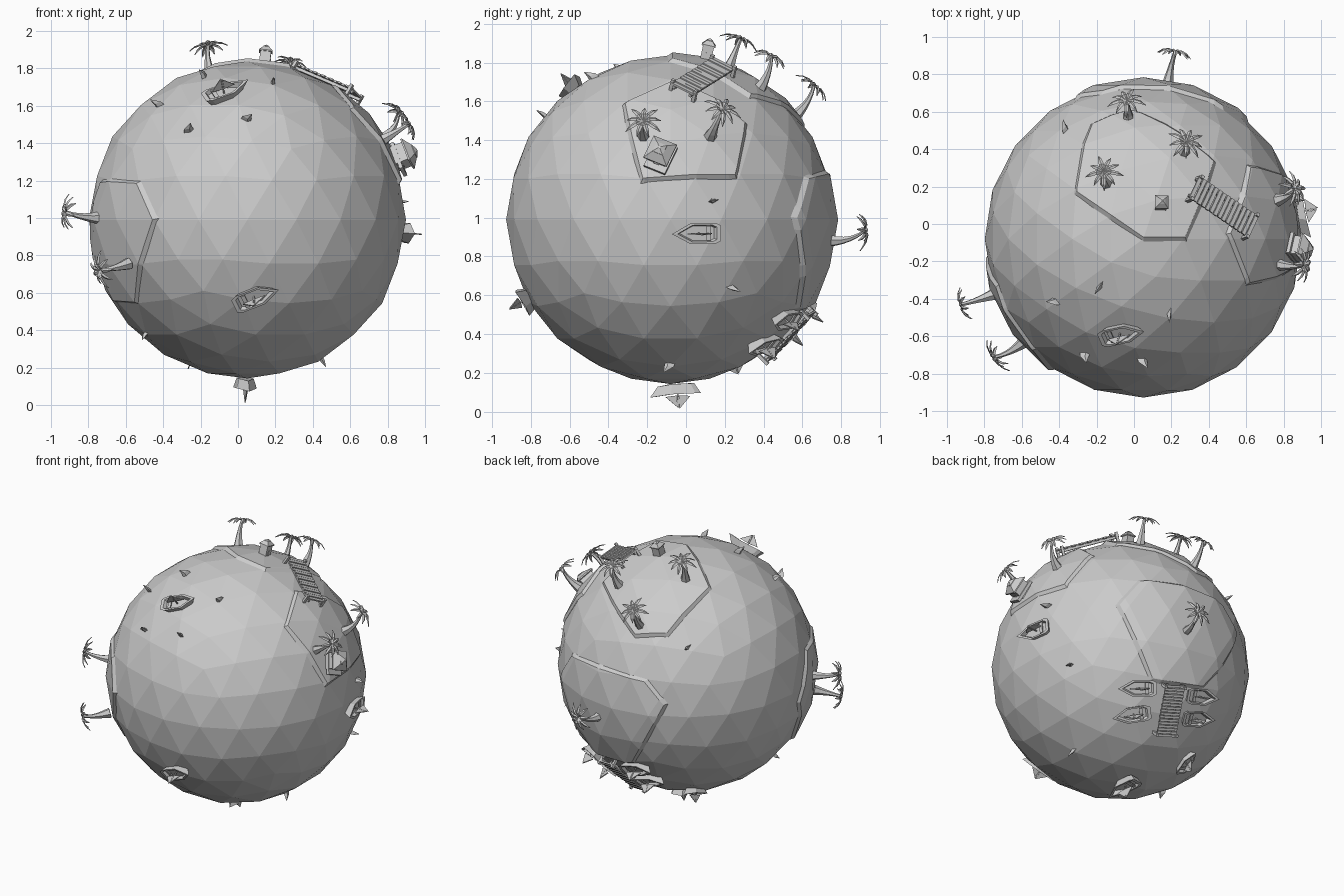
import bpy, bmesh
from math import sin, cos, pi
from mathutils import Vector as V, Matrix

if "Cube" in bpy.data.objects:
    bpy.data.objects.remove(bpy.data.objects["Cube"])

C = V((0.05, -0.08, 0.99))   # planet centre
R = 0.848


def finish(name, bm, mat=None):
    bmesh.ops.recalc_face_normals(bm, faces=bm.faces)
    me = bpy.data.meshes.new(name)
    bm.to_mesh(me)
    bm.free()
    ob = bpy.data.objects.new(name, me)
    ob.matrix_world = mat or Matrix()
    bpy.context.collection.objects.link(ob)
    return ob


def axes(x, z, origin):
    z = V(z).normalized()
    x = V(x)
    x = (x - z * x.dot(z)).normalized()
    m = Matrix((x, z.cross(x), z)).transposed().to_4x4()
    m.translation = origin
    return m


def on_planet(d, heading, r=R):
    d = V(d).normalized()
    return axes(heading, d, C + d * r)


def loft(bm, loops):
    rings = [[bm.verts.new(p) for p in l] for l in loops]
    n = len(rings[0])
    for a, b in zip(rings, rings[1:]):
        for i in range(n):
            bm.faces.new((a[i], a[(i + 1) % n], b[(i + 1) % n], b[i]))
    bm.faces.new(rings[0])
    bm.faces.new(rings[-1])


def box(bm, c, s):
    bmesh.ops.create_cube(bm, size=1, matrix=Matrix.Translation(c) @ Matrix.Diagonal((*s, 1)))


def rect(w, d, z):
    return [(x * w / 2, y * d / 2, z) for x, y in ((-1, -1), (1, -1), (1, 1), (-1, 1))]


# Planet
bm = bmesh.new()
bmesh.ops.create_icosphere(bm, subdivisions=3, radius=R)
finish("planet", bm, Matrix.Translation(C))


# Islands: raised patches of the planet cut along polygon edges, with sloping banks
def island(name, corners):
    pts = [V(p) for p in corners]
    mid = sum(pts, V()).normalized()
    bm = bmesh.new()
    bmesh.ops.create_icosphere(bm, subdivisions=3, radius=R * 1.02)
    for a, b in zip(pts, pts[1:] + pts[:1]):
        n = a.cross(b).normalized()
        if n.dot(mid) > 0:
            n = -n
        bmesh.ops.bisect_plane(bm, geom=bm.verts[:] + bm.edges[:] + bm.faces[:],
                               plane_co=(0, 0, 0), plane_no=n, clear_outer=True)
    rim = [e for e in bm.edges if e.is_boundary]
    new = bmesh.ops.extrude_edge_only(bm, edges=rim)["geom"]
    for v in new:
        if isinstance(v, bmesh.types.BMVert):
            out = v.co - mid * v.co.dot(mid)
            v.co = v.co * 0.955 + out.normalized() * 0.035
    finish(name, bm, Matrix.Translation(C))


island("top_island", [(-.35, .25, .73), (0, .01, .85), (.22, .01, .82), (.37, .41, .64),
                      (-.07, .69, .49), (-.27, .61, .52)])
island("right_island", [(.46, .03, .71), (.57, .38, .5), (.75, .33, .23), (.81, -.14, .21),
                        (.56, -.23, .59)])
island("left_island", [(-.79, -.26, .2), (-.58, -.58, .19), (-.5, -.69, 0), (-.59, -.42, -.43),
                       (-.7, -.2, -.42), (-.83, -.1, -.1)])
island("back_island", [(.55, .65, .01), (.42, .71, .21), (-.21, .78, .22), (-.35, .76, .08),
                       (-.08, .74, -.41), (.28, .66, -.45)])


# Palms: bent tapering trunk and a crown of folded drooping leaves
def palm(i, base, crown):
    base, crown = V(base), V(crown)
    n = (base - C).normalized()
    base = base - n * 0.02
    ctrl = base + n * 0.11
    loops = []
    for k in range(6):
        t = k / 5
        p = base * (1 - t) ** 2 + ctrl * 2 * t * (1 - t) + crown * t * t
        m = axes((n.y, n.z, n.x), n, p)
        r = 0.024 * (1 - t) ** 2 + 0.011
        loops.append([m @ V((r * cos(a * pi / 3), r * sin(a * pi / 3), 0)) for a in range(6)])
    bm = bmesh.new()
    loft(bm, loops)
    finish(f"palm_trunk_{i}", bm)
    bm = bmesh.new()
    for k in range(9):
        rot = Matrix.Rotation(2 * pi * k / 9 + i, 3, 'Z')
        s = 1 if k % 2 else 0.85
        st = [(0, .003, 0), (.04, .013, .014), (.075, .011, .004), (.105, .001, -.018)]
        rows = [[bm.verts.new(rot @ V((x * s, y * w, z - abs(y) * .006))) for y in (-1, 0, 1)]
                for x, w, z in st]
        for a, b in zip(rows, rows[1:]):
            for j in (0, 1):
                bm.faces.new((a[j], a[j + 1], b[j + 1], b[j]))
    finish(f"palm_leaves_{i}", bm, axes((n.y, n.z, n.x), n + (crown - base).normalized(), crown))


for i, (b, c) in enumerate([
        ((-.15, .22, 1.77), (-.16, .28, 1.92)), ((.27, .39, 1.68), (.28, .44, 1.83)),
        ((-.03, .57, 1.53), (-.04, .66, 1.68)), ((.78, .13, 1.43), (.86, .19, 1.56)),
        ((.78, -.22, 1.42), (.91, -.22, 1.5)), ((-.76, -.38, 1.0), (-.92, -.43, 1.03)),
        ((-.6, -.64, .75), (-.74, -.71, .72)), ((.18, .75, .88), (.22, .92, .93))]):
    palm(i, b, c)


# Huts: walls with an overhanging stepped roof
def hut(name, d, heading, w, h, roof):
    m = on_planet(d, heading, R - 0.01)
    bm = bmesh.new()
    loft(bm, [rect(w, w, 0), rect(w, w, h)])
    box(bm, (w * .5, 0, h * .3), (w * .1, w * .3, h * .6))
    finish(name + "_walls", bm, m)
    bm = bmesh.new()
    loft(bm, [rect(w * a, w * a, h + roof * z) for a, z in
              ((1.25, 0), (1.25, .15), (.55, .7), (.55, .75), (.08, 1))])
    finish(name + "_roof", bm, m)


hut("lookout_hut", (.09, .18, .82), (1, 0, 0), .058, .085, .04)
hut("beach_hut", (.8, -.05, .33), (0, -.4, -1), .105, .085, .06)
bm = bmesh.new()
box(bm, (0, 0, .025), (.16, .12, .02))
finish("beach_hut_step", bm, on_planet((.8, -.05, .32), (0, -.4, -1)))


# Plank walkways: slats on two beams with corner posts
def walkway(name, a, b, width, slats):
    a, b = C + V(a), C + V(b)
    L = (b - a).length
    m = axes(b - a, (a + b) / 2 - C, (a + b) / 2)
    bm = bmesh.new()
    step = L / slats
    for k in range(slats):
        box(bm, (-L / 2 + (k + .5) * step, 0, (k % 2) * .003), (step * .78, width, .01))
    finish(name + "_planks", bm, m)
    bm = bmesh.new()
    for s in (-1, 1):
        box(bm, (0, s * width * .36, -.013), (L, .014, .016))
        for e in (-1, 1):
            box(bm, (e * L * .46, s * width * .5, -.015), (.018, .018, .07))
    finish(name + "_frame", bm, m)


walkway("bridge", (.27, .28, .81), (.59, .06, .67), .14, 15)
walkway("pier", (.14, .72, -.47), (.03, .51, -.74), .14, 17)


# Boats: open hull with a bench and a two-part sail
def boat(i, d, heading, r=R - 0.025, s=1.0):
    m = on_planet(d, heading, r) @ Matrix.Scale(s, 4)
    half = [(-.11, .04), (-.08, .054), (.05, .054), (.15, 0)]
    outline = half + [(x, -y) for x, y in half[2::-1]]
    loops = [[(x * k, y * k, z + (lift if x > .1 else 0)) for x, y in outline]
             for k, z, lift in ((.72, 0, .01), (1, .052, .012), (.8, .052, .01), (.7, .03, 0))]
    bm = bmesh.new()
    loft(bm, loops)
    box(bm, (-.045, 0, .045), (.022, .075, .008))
    finish(f"boat_hull_{i}", bm, m)
    bm = bmesh.new()
    box(bm, (.005, 0, .075), (.007, .007, .095))
    for tri in (((.01, .06), (.07, .065), (.01, .12)), ((0, .06), (-.06, .065), (0, .13))):
        loft(bm, [[(x, y, z) for x, z in tri] for y in (-.003, .003)])
    finish(f"boat_sail_{i}", bm, m)


for i, args in enumerate([
        ((-.13, -.51, .68), (1, .45, 0)), ((.03, -.74, -.41), (1, 0, .5)),
        ((.84, .15, -.07), (0, -1, 0)), ((-.29, .32, -.73), (.35, .35, .87), R - .025, .8),
        ((-.01, .04, -.85), (.15, -1, 0), R),
        ((.33, .59, -.51), (1, -.8, 0)), ((.285, .48, -.64), (1, -.7, -.35)),
        ((-.08, .70, -.47), (-1, .4, 0)), ((-.125, .61, -.58), (-1, .4, 0))]):
    boat(i, *args)

# Fins breaking the surface of the sea
for i, (d, h) in enumerate([
        ((-.47, -.34, .62), (1, -.5, 0)), ((-.32, -.62, .48), (-1, -.2, 0)),
        ((-.01, -.66, .55), (-1, .4, 0)), ((.14, -.39, .73), (.2, 1, 0)),
        ((-.23, -.25, .77), (.6, 1, 0)), ((-.42, .58, .45), (.1, -1, 0)),
        ((.82, .23, .1), (0, 1, .2)), ((.7, .31, -.35), (0, -1, .2)),
        ((.4, 0, -.75), (0, 1, 0)), ((-.55, -.22, -.61), (0, 1, .5))]):
    bm = bmesh.new()
    loft(bm, [[(x * k + o, y * k, z) for x, y in ((.034, 0), (-.008, .014), (-.03, 0), (-.008, -.014))]
              for k, o, z in ((1, 0, -.02), (.75, -.01, .025), (.1, -.034, .055))])
    finish(f"sea_fin_{i}", bm, on_planet(d, h, R - .012))
